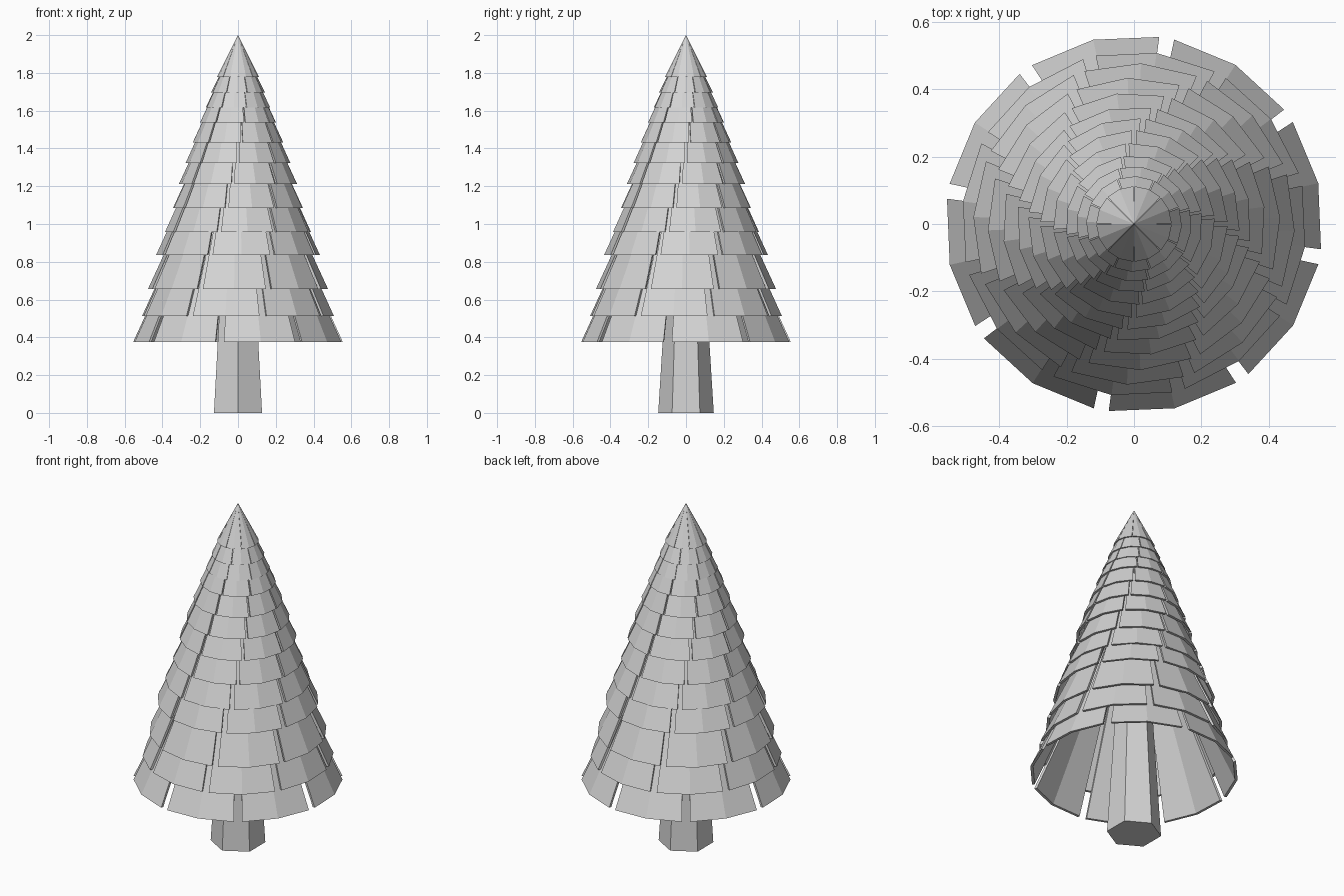
import bpy
import bmesh
from math import sin, cos, radians

cube = bpy.data.objects.get("Cube")
if cube:
    bpy.data.objects.remove(cube, do_unlink=True)

grey = bpy.data.materials.new("plain_grey")
grey.use_nodes = True
colour = (0.65, 0.65, 0.65, 1)
grey.diffuse_color = colour
grey.node_tree.nodes["Principled BSDF"].inputs["Base Color"].default_value = colour

THICK = 0.015
PLATES = 8


def finish(name, bm):
    """Turn a bmesh into a flat shaded grey object."""
    bmesh.ops.recalc_face_normals(bm, faces=bm.faces)
    mesh = bpy.data.meshes.new(name)
    bm.to_mesh(mesh)
    bm.free()
    mesh.materials.append(grey)
    obj = bpy.data.objects.new(name, mesh)
    bpy.context.collection.objects.link(obj)
    return obj


def add_plate(bm, radius, base, apex, middle, half):
    """One folded wedge of a cone, with two facets and a thin rim."""
    shells = []
    for r, top in ((radius, apex), (radius - THICK, apex - 2 * THICK)):
        rim = []
        for step in (-1, 0, 1):
            a = radians(middle + step * half)
            rim.append(bm.verts.new((r * cos(a), r * sin(a), base)))
        shells.append((rim, bm.verts.new((0, 0, top))))
    (outer, tip), (inner, under) = shells
    for i in range(2):
        bm.faces.new((outer[i], outer[i + 1], tip))
        bm.faces.new((inner[i + 1], inner[i], under))
        bm.faces.new((outer[i + 1], outer[i], inner[i], inner[i + 1]))
    for i in (0, 2):
        bm.faces.new((outer[i], tip, under, inner[i]))


def add_layer(name, radius, base, apex, gap_angle, gap):
    """A ring of wedges separated by narrow gaps."""
    bm = bmesh.new()
    pitch = 360 / PLATES
    for k in range(PLATES):
        middle = -90 + gap_angle + pitch * (k + 0.5)
        add_plate(bm, radius, base, apex, middle, (pitch - gap) / 2)
    finish(name, bm)


# Foliage layers from bottom to top: rim radius, rim height, apex height
layers = [
    (0.560, 0.375, 1.59), (0.512, 0.513, 1.63), (0.477, 0.656, 1.69),
    (0.434, 0.836, 1.78), (0.390, 0.957, 1.81), (0.348, 1.084, 1.84),
    (0.314, 1.211, 1.89), (0.278, 1.322, 1.93), (0.240, 1.432, 1.95),
    (0.203, 1.538, 1.97), (0.171, 1.618, 1.98), (0.142, 1.697, 1.99),
    (0.112, 1.777, 2.00),
]
for n, (radius, base, apex) in enumerate(layers):
    turn = -10 if n == 0 else -35 + 5 * n
    if n == len(layers) - 1:
        turn = 0
    gap = 4.6 - 0.28 * n
    add_layer(f"foliage_layer_{n + 1}", radius, base, apex, turn, gap)

# Tapered six-sided trunk with a corner facing the front
bm = bmesh.new()
bmesh.ops.create_cone(bm, cap_ends=True, segments=6,
                      radius1=0.147, radius2=0.085, depth=1.0)
for v in bm.verts:
    v.co.z += 0.5
trunk = finish("trunk", bm)
